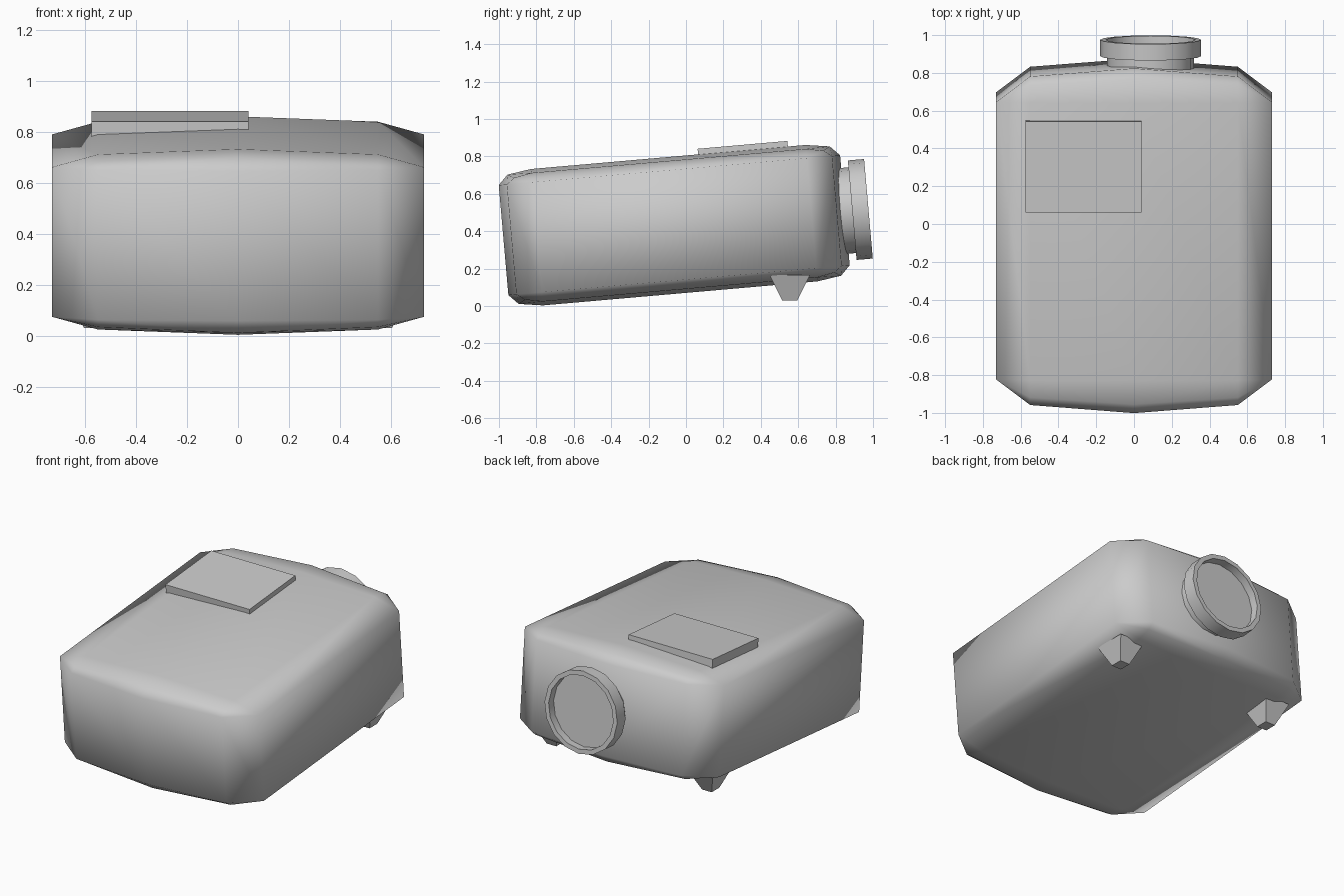
import bpy, bmesh, math
from mathutils import Matrix, Vector

if "Cube" in bpy.data.objects:
    bpy.data.objects.remove(bpy.data.objects["Cube"])

TILT = Matrix.Rotation(math.radians(5), 4, 'X')   # whole case leans back on its feet


def finish(name, bm, tilt=True, smooth=None):
    bmesh.ops.recalc_face_normals(bm, faces=bm.faces)
    if tilt:
        bm.transform(TILT)
    me = bpy.data.meshes.new(name)
    bm.to_mesh(me)
    bm.free()
    ob = bpy.data.objects.new(name, me)
    bpy.context.collection.objects.link(ob)
    if smooth:
        bpy.ops.object.select_all(action='DESELECT')
        ob.select_set(True)
        bpy.context.view_layer.objects.active = ob
        bpy.ops.object.shade_smooth_by_angle(angle=math.radians(smooth))
    return ob


# Body: one octant of a bulging chamfered box, mirrored and wrapped
octant = [(0, .916, .295), (.55, .873, .295), (.73, .737, .295),
          (0, .865, .347), (.55, .83, .327),
          (0, .737, .366), (.55, .737, .345)]
pts = {(sx * x, sy * y, sz * z) for x, y, z in octant
       for sx in (-1, 1) for sy in (-1, 1) for sz in (-1, 1)}
bm = bmesh.new()
for p in sorted(pts):
    bm.verts.new(Vector(p) + Vector((0, -.025, .436)))
bmesh.ops.convex_hull(bm, input=bm.verts)
bmesh.ops.dissolve_limit(bm, angle_limit=math.radians(1), verts=bm.verts, edges=bm.edges)
finish("body", bm, smooth=80)

# Lens collar: lathed neck, rim and recessed disc on the back wall
profile = [(0, .965), (.237, .965), (.237, 1.017), (.267, 1.017),
           (.267, .93), (.23, .93), (.23, .82)]
bm = bmesh.new()
verts = [bm.verts.new((r, y, 0)) for r, y in profile]
edges = [bm.edges.new(e) for e in zip(verts, verts[1:])]
bmesh.ops.spin(bm, geom=verts + edges, cent=(0, 0, 0), axis=(0, 1, 0),
               angle=math.tau, steps=16)
bmesh.ops.remove_doubles(bm, verts=bm.verts, dist=1e-4)
bmesh.ops.translate(bm, verts=bm.verts, vec=(.088, 0, .433))
finish("neck_collar", bm, smooth=30)

# Raised flat panel on the top
bm = bmesh.new()
bmesh.ops.create_cube(bm, size=1)
bm.transform(Matrix.Translation((-.267, .376, .803)) @ Matrix.Diagonal((.616, .482, .058, 1)))
finish("top_panel", bm)

# Tapered feet under the back end
for side, sx in (("left", -1), ("right", 1)):
    bm = bmesh.new()
    bmesh.ops.create_cube(bm, size=2)
    for v in bm.verts:
        low = v.co.z < 0
        v.co.x = sx * .57 + v.co.x * (.035 if low else .09)
        v.co.y = .555 + v.co.y * (.04 if low else .108)
        v.co.z = .03 if low else .165
    finish("foot_" + side, bm, tilt=False)
